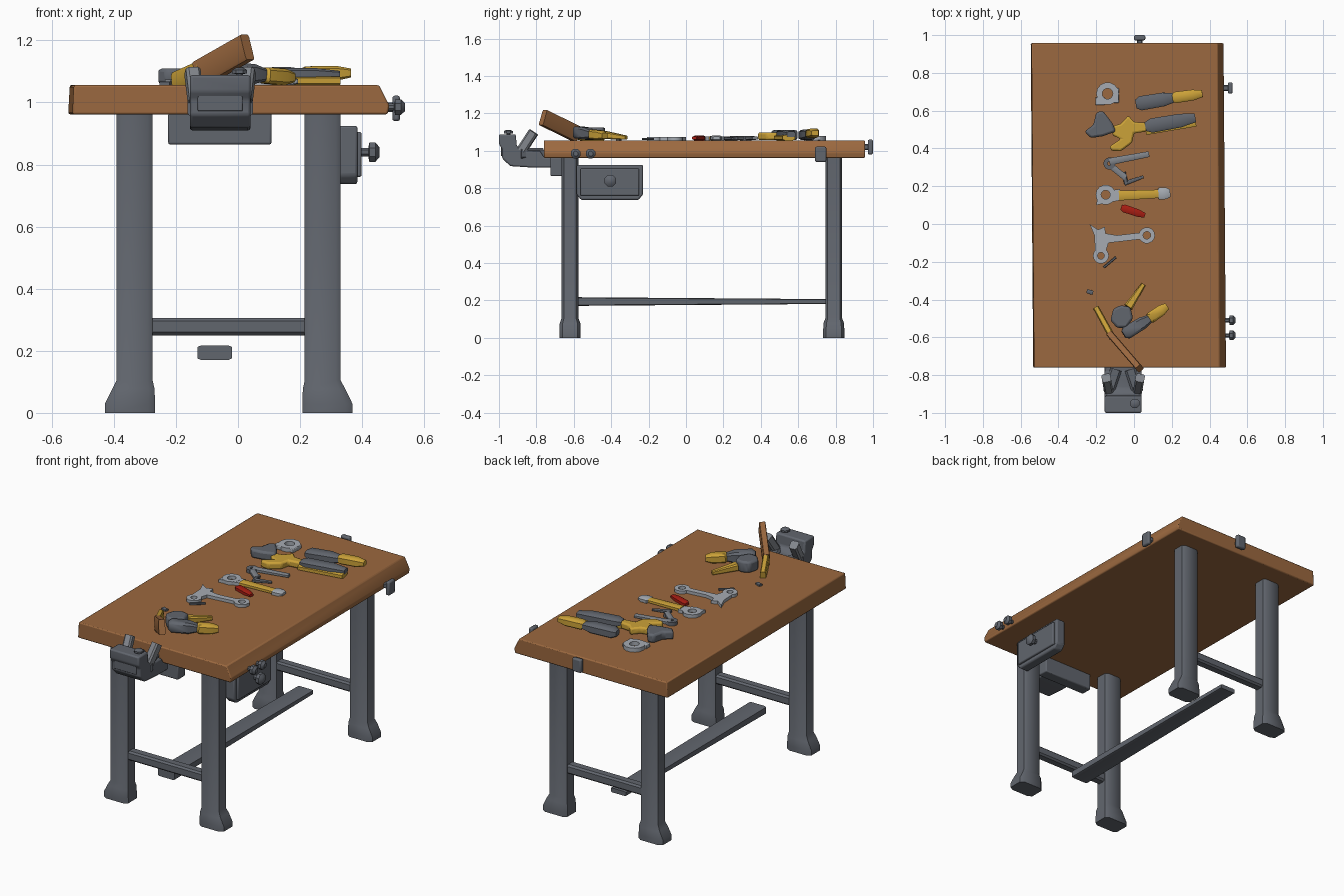
import bpy, bmesh, math
from mathutils import Vector

cube = bpy.data.objects.get("Cube")
if cube:
    bpy.data.objects.remove(cube, do_unlink=True)


def material(name, r, g, b):
    m = bpy.data.materials.new(name)
    m.use_nodes = True
    m.diffuse_color = (r, g, b, 1)
    m.node_tree.nodes["Principled BSDF"].inputs["Base Color"].default_value = (r, g, b, 1)
    return m


WOOD = material("brown_wood", .33, .14, .05)
IRON = material("dark_grey_iron", .12, .132, .155)
MID = material("mid_grey_metal", .22, .235, .26)
STEEL = material("light_grey_steel", .38, .41, .45)
YELLOW = material("yellow_grip", .60, .36, .04)
RED = material("red_plastic", .38, .012, .006)


def finish(name, bm, mat, bevel=0):
    bmesh.ops.recalc_face_normals(bm, faces=bm.faces)
    me = bpy.data.meshes.new(name)
    bm.to_mesh(me)
    bm.free()
    me.materials.append(mat)
    ob = bpy.data.objects.new(name, me)
    bpy.context.collection.objects.link(ob)
    if bevel:
        mod = ob.modifiers.new("Soft edges", 'BEVEL')
        mod.width, mod.segments, mod.limit_method = bevel, 2, 'ANGLE'
    bpy.ops.object.select_all(action='DESELECT')
    bpy.context.view_layer.objects.active = ob
    ob.select_set(True)
    bpy.ops.object.shade_smooth_by_angle(angle=math.radians(40))
    return ob


def loft(name, mat, p, q, stations, cut=.35):
    """Chamfered bar from p to q; stations are (t, half width, half height, side shift)."""
    p, q = Vector(p), Vector(q)
    d = (q - p).normalized()
    if abs(d.z) > .9:
        u, v = Vector((1, 0, 0)), Vector((0, 1, 0))
    else:
        u = Vector((0, 0, 1)).cross(d).normalized()
        v = d.cross(u)
    bm = bmesh.new()
    loops = []
    k = 1 - cut
    shape = [(1, k), (k, 1), (-k, 1), (-1, k), (-1, -k), (-k, -1), (k, -1), (1, -k)]
    for t, w, h, *shift in stations:
        c = p.lerp(q, t) + u * (shift[0] if shift else 0)
        loops.append([bm.verts.new(c + u * a * w + v * b * h) for a, b in shape])
    for a, b in zip(loops, loops[1:]):
        for i in range(8):
            j = (i + 1) % 8
            bm.faces.new((a[i], a[j], b[j], b[i]))
    bm.faces.new(loops[0])
    bm.faces.new(loops[-1])
    return finish(name, bm, mat)


def bar(name, mat, p, q, w, h, end=1.0, cut=.35):
    return loft(name, mat, p, q, [(0, w, h), (1, w * end, h * end)], cut)


def grip(name, mat, p, q, w, h):
    """Rounded handle swelling in the middle."""
    return loft(name, mat, p, q, [(0, w * .6, h * .6), (.12, w, h), (.7, w * .95, h), (1, w * .6, h * .6)])


def prism(name, mat, outline, a, b, axis='z', bevel=0):
    bm = bmesh.new()
    put = (lambda s, t, c: (s, t, c)) if axis == 'z' else (lambda s, t, c: (c, s, t))
    lo = [bm.verts.new(put(s, t, a)) for s, t in outline]
    hi = [bm.verts.new(put(s, t, b)) for s, t in outline]
    bm.faces.new(lo)
    bm.faces.new(hi)
    for i in range(len(lo)):
        j = (i + 1) % len(lo)
        bm.faces.new((lo[i], lo[j], hi[j], hi[i]))
    return finish(name, bm, mat, bevel)


def box(name, mat, x, y, z, bevel=0):
    return prism(name, mat, [(x[0], y[0]), (x[1], y[0]), (x[1], y[1]), (x[0], y[1])], *z, bevel=bevel)


def ring(name, mat, x, y, z, inner, outer, h):
    """Flat washer shape with a square section."""
    bm = bmesh.new()
    n, loops = 14, []
    for i in range(n):
        c, s = math.cos(i * math.tau / n), math.sin(i * math.tau / n)
        loops.append([bm.verts.new((x + r * c, y + r * s, z + k))
                      for r, k in ((inner, 0), (outer, 0), (outer, h), (inner, h))])
    for i in range(n):
        a, b = loops[i], loops[(i + 1) % n]
        for j in range(4):
            k = (j + 1) % 4
            bm.faces.new((a[j], a[k], b[k], b[j]))
    return finish(name, bm, mat)


def knob(name, p, q, r):
    """Thin neck ending in a round head."""
    return loft(name, IRON, p, q, [(0, r * .45, r * .45), (.45, r * .45, r * .45), (.5, r, r),
                                   (.8, r, r), (1, r * .5, r * .5)], .55)


# Worktop, with a sloped edge on its left side
bm = bmesh.new()
rows = []
for y, skew in ((-.76, .006), (.957, -.007)):
    rows.append([bm.verts.new((x + skew, y, z)) for x, z in
                 ((-.54, .962), (.476, .962), (.482, .99), (.448, 1.056), (-.535, 1.056))])
for i in range(5):
    j = (i + 1) % 5
    bm.faces.new((rows[0][i], rows[0][j], rows[1][j], rows[1][i]))
for r in rows:
    bm.faces.new(r)
finish("worktop", bm, WOOD, .006)

# Legs with flared feet, and a cross rail at each end
for end, y in (("front", -.62), ("back", .79)):
    for side, x, out in (("right", -.333, -1), ("left", .273, 1)):
        loft(f"{end}_{side}_leg", IRON, (x, y, 0), (x, y, .97),
             [(0, .081, .057, out * .015), (.03, .081, .057, out * .015),
              (.08, .068, .055, out * .004), (.108, .058, .045), (1, .058, .045)], .28)
    bar(f"{end}_cross_rail", IRON, (-.29, y, .278), (.235, y, .278), .03, .028)
loft("long_rail", IRON, (-.075, -.575, .194), (-.075, .75, .194), [(0, .056, .023), (1, .05, .013)], .2)

# Drawer box hanging at the side
prism("drawer_box", IRON, [(-.585, .925), (-.585, .765), (-.56, .737), (-.255, .737), (-.23, .765),
                           (-.23, .925)], .325, .385, 'x', .008)
box("drawer_front", IRON, (.38, .398), (-.565, -.25), (.76, .905), .006)
knob("drawer_knob", (.39, -.405, .84), (.456, -.405, .84), .031)

# Clamp knobs around the worktop edge
for i, y in enumerate((-.59, -.51)):
    knob(f"edge_knob_{i + 1}", (.475, y, .985), (.538, y, .985), .025)
bar("side_stop_neck", IRON, (.475, .72, .985), (.51, .72, .985), .015, .015)
box("side_stop", IRON, (.497, .522), (.69, .75), (.94, 1.022), .008)
bar("back_stop_neck", IRON, (.03, .95, 1.02), (.03, .985, 1.02), .015, .015)
box("back_stop", IRON, (0, .06), (.972, 1), (.98, 1.06), .008)

# Vise
box("vise_mount", IRON, (-.225, .108), (-.725, -.655), (.865, .965), .006)
prism("vise_jaw", IRON, [(-1, 1.088), (-1, 1.035), (-.983, 1.01), (-.983, .96), (-.94, .918),
                         (-.82, .91), (-.70, .91), (-.70, .962), (-.76, .965), (-.78, 1),
                         (-.87, 1), (-.905, 1.025), (-.91, 1.088)], -.155, .04, 'x', .008)
box("vise_jaw_plate", IRON, (-.13, .015), (-.99, -.98), (.972, 1.032), .004)
knob("vise_top_knob", (.005, -.95, 1.075), (.005, -.95, 1.112), .024)
for side, x, s in (("right", -.135, -1), ("left", .02, 1)):
    bar(f"vise_{side}_horn", MID, (x, -.88, 1), (x + s * .012, -.815, 1.1), .024, .026)
    bar(f"vise_{side}_shoulder", IRON, (x, -.89, .985), (x - s * .04, -.77, .985), .03, .03)

# Tilted hammer leaning over the front edge
bar("hammer_handle", WOOD, (-.125, -.585, 1.09), (.03, -.765, 1.178), .018, .043, cut=.2)
bar("hammer_grip", YELLOW, (-.2, -.445, 1.065), (-.115, -.6, 1.1), .016, .032, 1.1)

# Front pliers
prism("front_pliers_head", IRON, [(-.125, -.51), (-.11, -.45), (-.07, -.43), (-.02, -.44), (-.005, -.5),
                                  (-.04, -.55), (-.09, -.55)], 1.058, 1.125, bevel=.012)
bar("front_pliers_upper_grip", YELLOW, (-.03, -.44, 1.085), (.05, -.32, 1.07), .024, .022, .5)
grip("front_pliers_lower_grip", IRON, (-.055, -.585, 1.1), (.085, -.5, 1.088), .035, .032)
grip("front_pliers_grip_end", YELLOW, (.075, -.506, 1.088), (.175, -.435, 1.08), .03, .026)

# Small spike and chip
bar("spike", IRON, (-.16, -.23, 1.063), (-.095, -.175, 1.063), .006, .006)
bar("metal_chip", IRON, (-.25, -.355, 1.06), (-.217, -.365, 1.06), .011, .008)

# Angled spanner with two rings
prism("spanner_body", STEEL, [(-.235, 0), (-.21, -.06), (-.205, -.15), (-.15, -.15), (-.135, -.1),
                              (.04, -.08), (.04, -.045), (-.09, -.06), (-.15, -.05), (-.155, -.015),
                              (-.19, -.03)], 1.056, 1.074)
ring("spanner_end_ring", STEEL, .068, -.06, 1.056, .02, .043, .018)
ring("spanner_lower_ring", STEEL, -.175, -.168, 1.056, .018, .042, .018)

# Red peg
grip("red_peg", RED, (-.068, .088, 1.068), (.058, .045, 1.068), .021, .013)

# Yellow wrench
ring("wrench_head", STEEL, -.15, .155, 1.056, .024, .053, .02)
prism("wrench_jaw", STEEL, [(-.2, .1), (-.075, .125), (-.075, .185), (-.11, .18), (-.11, .13), (-.195, .13)],
      1.056, 1.075)
bar("wrench_handle", YELLOW, (-.08, .15, 1.068), (.135, .16, 1.068), .026, .012, .85)
grip("wrench_end", STEEL, (.125, .16, 1.068), (.192, .163, 1.068), .032, .013)

# Folding pliers
bar("folding_arm", MID, (-.13, .33, 1.068), (.08, .37, 1.068), .019, .011, .8)
ring("folding_joint", IRON, -.13, .32, 1.056, .01, .032, .022)
bar("folding_link", MID, (-.125, .31, 1.068), (-.045, .245, 1.068), .016, .01)
bar("folding_blade", IRON, (-.055, .275, 1.066), (-.04, .21, 1.066), .011, .01)
bar("folding_tip", IRON, (-.05, .215, 1.066), (.05, .25, 1.066), .012, .01, .6)

# Large pliers
prism("large_pliers_head", IRON, [(-.262, .49), (-.23, .455), (-.165, .465), (-.095, .49), (-.115, .535),
                                  (-.165, .6), (-.2, .59), (-.215, .525)], 1.058, 1.11, bevel=.012)
prism("large_pliers_body", YELLOW, [(-.115, .47), (-.07, .45), (-.13, .41), (-.12, .388), (-.07, .385),
                                    (-.01, .43), (0, .48), (.07, .49), (.07, .535), (0, .54),
                                    (-.03, .575), (-.07, .53), (-.11, .52)], 1.057, 1.098, bevel=.01)
grip("large_pliers_handle", IRON, (.06, .515, 1.088), (.325, .562, 1.088), .038, .023)
bar("large_pliers_underside", YELLOW, (.06, .505, 1.07), (.325, .55, 1.07), .034, .014)

# Thick screwdriver handle
grip("driver_shaft", IRON, (.01, .635, 1.083), (.22, .67, 1.09), .038, .027)
grip("driver_grip", YELLOW, (.2, .667, 1.092), (.362, .69, 1.095), .03, .024)

# Open clamp ring
ring("clamp_ring", STEEL, -.14, .69, 1.056, .028, .06, .024)
box("clamp_foot_right", STEEL, (-.205, -.155), (.63, .67), (1.056, 1.08), .004)
box("clamp_foot_left", STEEL, (-.11, -.08), (.64, .72), (1.056, 1.08), .004)
